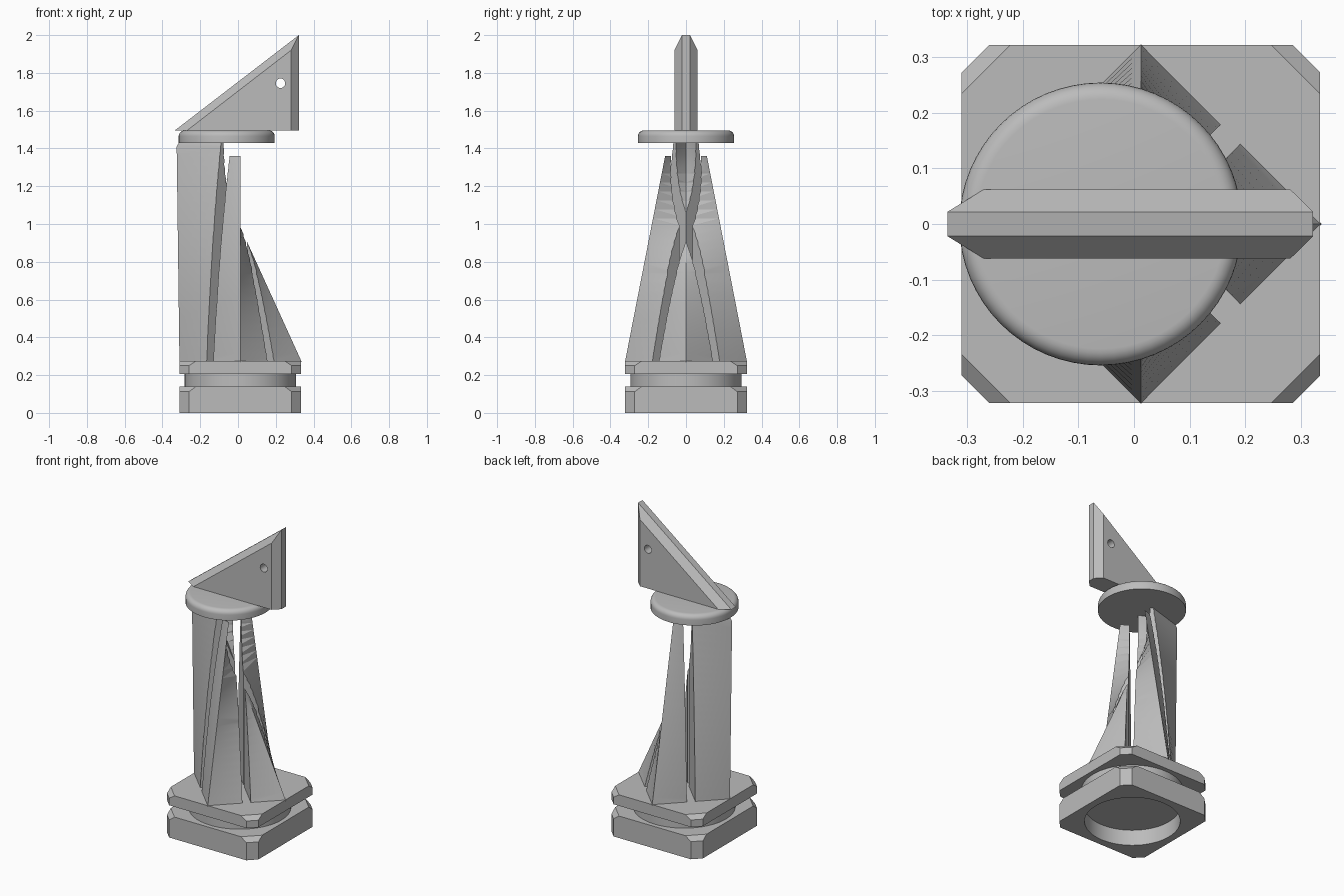
import bpy, bmesh, math
from mathutils import Vector

cube = bpy.data.objects.get("Cube")
if cube:
    bpy.data.objects.remove(cube, do_unlink=True)

grey = bpy.data.materials.new("plain grey")
grey.use_nodes = True
grey.diffuse_color = (0.5, 0.5, 0.5, 1)
grey.node_tree.nodes["Principled BSDF"].inputs["Base Color"].default_value = (0.5, 0.5, 0.5, 1)

CX = 0.0125  # centre of the base and column


def loft(name, rings, triangulate=False):
    """Skin a stack of closed rings and cap both ends."""
    bm = bmesh.new()
    rows = [[bm.verts.new(p) for p in ring] for ring in rings]
    n = len(rows[0])
    for a, b in zip(rows, rows[1:]):
        for i in range(n):
            j = (i + 1) % n
            bm.faces.new((a[i], a[j], b[j], b[i]))
    bm.faces.new(rows[0][::-1])
    bm.faces.new(rows[-1])
    bmesh.ops.recalc_face_normals(bm, faces=bm.faces)
    if triangulate:
        bmesh.ops.triangulate(bm, faces=bm.faces)
    mesh = bpy.data.meshes.new(name)
    bm.to_mesh(mesh)
    bm.free()
    obj = bpy.data.objects.new(name, mesh)
    bpy.context.collection.objects.link(obj)
    mesh.materials.append(grey)
    return obj


def circle(x, r, z, n=64):
    return [(x + r * math.cos(2 * math.pi * i / n), r * math.sin(2 * math.pi * i / n), z)
            for i in range(n)]


def select(obj):
    bpy.ops.object.select_all(action='DESELECT')
    obj.select_set(True)
    bpy.context.view_layer.objects.active = obj


def smooth(obj):
    select(obj)
    bpy.ops.object.shade_smooth_by_angle(angle=math.radians(25))


def boolean(obj, cutter, operation):
    """Apply a boolean and discard the cutter."""
    cutter.hide_render = True
    mod = obj.modifiers.new("cut", 'BOOLEAN')
    mod.operation = operation
    mod.solver = 'EXACT'
    mod.object = cutter
    select(obj)
    bpy.ops.object.modifier_apply(modifier=mod.name)
    bpy.data.objects.remove(cutter, do_unlink=True)


# Base slabs: squares with cut corners that slope in near the top
def octagon(z, cut, h=0.322):
    k = h - cut
    pts = [(h, -k), (h, k), (k, h), (-k, h), (-h, k), (-h, -k), (-k, -h), (k, -h)]
    return [(CX + x, y, z) for x, y in pts]


def slab(name, z0, z1, z2):
    return loft(name, [octagon(z0, 0.05), octagon(z1, 0.05), octagon(z2, 0.088)])


lower = slab("lower_base", 0, 0.112, 0.14)
boolean(lower, loft("recess_cutter", [circle(CX, 0.276, -0.1), circle(CX, 0.276, 0.1)]), 'DIFFERENCE')
smooth(lower)
slab("upper_base", 0.205, 0.25, 0.275)
smooth(loft("base_neck", [circle(CX, 0.295, 0.14), circle(CX, 0.295, 0.205)]))

# Column: a leaning four-cornered loft whose right side folds inward
LOW, HIGH = 0.27, 1.43


def column_ring(z):
    t = z - 0.275
    left = -0.31 - 0.013 * t
    if z > 1.42:
        left += 0.012
    right = 0.335 - 0.455 * t
    y = 0.322 - 0.195 * t
    return [(left, 0, z), (CX, -y, z), (right, 0, z), (CX, y, z)]


steps = 24
heights = [LOW + (1.41 - LOW) * i / steps for i in range(steps + 1)] + [HIGH]


# Four legs: the column split by diagonal slots
def leg(name, direction, top):
    d = Vector(direction)
    p = Vector((-d.y, d.x, 0))
    c = Vector((CX, 0, 0))
    tri = [c + d * 0.035, c + d * 0.6 + p * 0.565, c + d * 0.6 - p * 0.565]
    wedge = loft("wedge_cutter", [[v + Vector((0, 0, z)) for v in tri] for z in (0.1, top)])
    obj = loft(name, [column_ring(z) for z in heights], triangulate=True)
    boolean(obj, wedge, 'INTERSECT')
    smooth(obj)


leg("left_side_leg", (1, 0, 0), 1.5)
leg("right_side_leg", (-1, 0, 0), 1.5)
leg("front_leg", (0, -1, 0), 1.36)
leg("back_leg", (0, 1, 0), 1.36)

# Round collar with a softened top edge
R, ROUND, TOP = 0.254, 0.03, 1.495
rim = [circle(-0.06, R, HIGH)]
for i in range(7):
    a = math.pi / 2 * i / 6
    rim.append(circle(-0.06, R - ROUND + ROUND * math.cos(a), TOP - ROUND + ROUND * math.sin(a)))
smooth(loft("collar", rim))


# Wedge head with bevelled slope and upright edge, pierced by a small eye hole
def head_ring(y, x0, x1, z1):
    return [(x0, y, TOP), (x1, y, TOP), (x1, y, z1)]


small, big = (-0.27, 0.281, 1.92), (-0.335, 0.322, 2.0)
head = loft("head", [head_ring(-0.062, *small), head_ring(-0.022, *big),
                     head_ring(0.022, *big), head_ring(0.062, *small)])
eye = loft("eye_cutter", [[(0.225 + x, s, 1.745 + y) for x, y, _ in circle(0, 0.025, 0, 32)]
                          for s in (-0.2, 0.2)])
boolean(head, eye, 'DIFFERENCE')
smooth(head)
